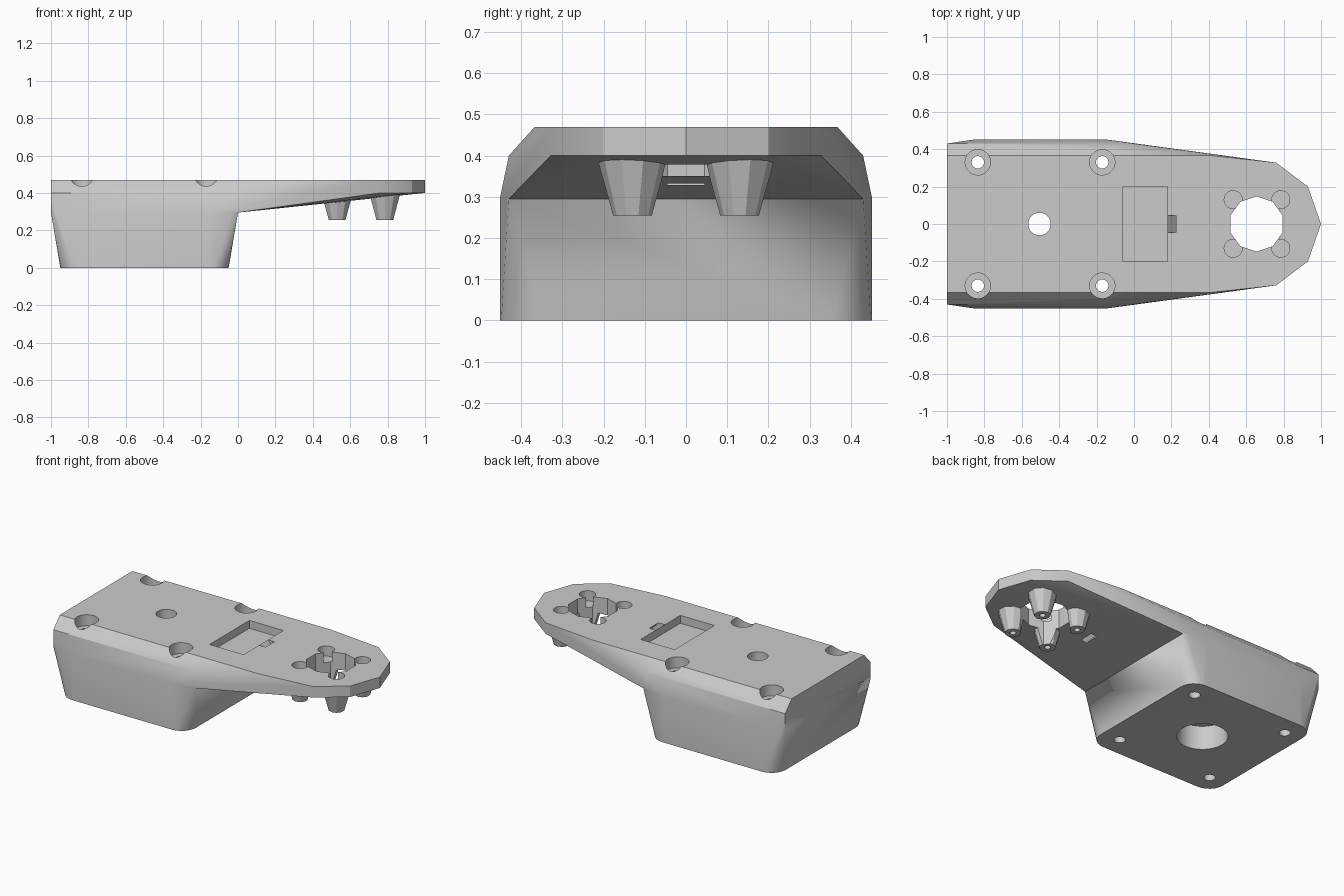
import bpy, bmesh
from math import cos, sin, pi, radians
from mathutils import Matrix

if "Cube" in bpy.data.objects:
    bpy.data.objects.remove(bpy.data.objects["Cube"])

grey = bpy.data.materials.new("plain_grey")
grey.use_nodes = True
grey.diffuse_color = (0.6, 0.6, 0.6, 1)
grey.node_tree.nodes["Principled BSDF"].inputs["Base Color"].default_value = (0.6, 0.6, 0.6, 1)


def finish(bm, name):
    bmesh.ops.recalc_face_normals(bm, faces=bm.faces)
    mesh = bpy.data.meshes.new(name)
    bm.to_mesh(mesh)
    bm.free()
    mesh.materials.append(grey)
    obj = bpy.data.objects.new(name, mesh)
    bpy.context.collection.objects.link(obj)
    return obj


def hull(name, half):
    """Convex solid from points on the left half, mirrored in y."""
    bm = bmesh.new()
    for x, y, z in half:
        bm.verts.new((x, y, z))
        if y > 0:
            bm.verts.new((x, -y, z))
    res = bmesh.ops.convex_hull(bm, input=bm.verts)
    loose = [v for v in bm.verts if not v.link_faces]
    bmesh.ops.delete(bm, geom=loose, context='VERTS')
    bmesh.ops.dissolve_limit(bm, angle_limit=radians(0.2), verts=bm.verts, edges=bm.edges)
    return finish(bm, name)


def cone(name, x, y, z0, z1, r0, r1=None, sides=32):
    bm = bmesh.new()
    bmesh.ops.create_cone(bm, cap_ends=True, segments=sides, radius1=r0,
                          radius2=r0 if r1 is None else r1, depth=z1 - z0,
                          matrix=Matrix.Translation((x, y, (z0 + z1) / 2)))
    return finish(bm, name)


def prism(name, profile, width):
    """Extrude an x-z profile across y, centred."""
    bm = bmesh.new()
    face = bm.faces.new([bm.verts.new((x, -width / 2, z)) for x, z in profile])
    ext = bmesh.ops.extrude_face_region(bm, geom=[face])["geom"]
    bmesh.ops.translate(bm, vec=(0, width, 0),
                        verts=[v for v in ext if isinstance(v, bmesh.types.BMVert)])
    return finish(bm, name)


def combine(target, tool, operation):
    mod = target.modifiers.new(operation.lower(), 'BOOLEAN')
    mod.operation, mod.solver, mod.object = operation, 'EXACT', tool
    bpy.context.view_layer.objects.active = target
    bpy.ops.object.modifier_apply(modifier=mod.name)
    bpy.data.objects.remove(tool)


TOP, LIP, WAIST = 0.47, 0.4, 0.295

# Shared sections of the block and the arm
waist = [(-1, .43, WAIST), (-.85, .452, WAIST), (-.15, .452, WAIST), (0, .43, WAIST)]
upper = [(x, y, z) for x in (-1, 0) for y, z in ((.43, LIP), (.365, TOP))]
tip = [(x, y, z) for z in (LIP, TOP) for x, y in ((.76, .328), (.93, .2), (1, 0))]

# Block foot: rounded rectangle
foot = []
for i in range(7):
    a = pi / 2 * i / 6
    foot += [(-.15 + .1 * sin(a), .352 + .1 * cos(a), 0),
             (-.85 - .1 * sin(a), .352 + .1 * cos(a), 0)]

body = hull("mount_body", foot + waist + upper)
combine(body, hull("arm", waist + upper + [(.4, .367, TOP)] + tip), 'UNION')

# Tapered pins under the arm
corners = [(x, y) for x in (.53, .785) for y in (-.13, .13)]
for x, y in corners:
    combine(body, cone("pin", x, y, .255, .42, .047, .093, 10), 'UNION')

# Arm opening, pin sockets and pin tip holes
combine(body, cone("arm_opening", .655, 0, .1, .6, .147, sides=10), 'DIFFERENCE')
for x, y in corners:
    combine(body, cone("pin_socket", x, y, .405, .6, .048, sides=24), 'DIFFERENCE')
    combine(body, cone("pin_tip_hole", x, y, .2, .35, .018, sides=16), 'DIFFERENCE')

# Counterbored screw holes
for x in (-.835, -.17):
    for y in (-.33, .33):
        combine(body, cone("screw_hole", x, y, -.1, .6, .033), 'DIFFERENCE')
        combine(body, cone("counterbore", x, y, .4, .6, .068), 'DIFFERENCE')

# Central cable hole and wide bore from below
combine(body, cone("cable_hole", -.505, 0, -.1, .6, .06), 'DIFFERENCE')
combine(body, cone("wide_bore", -.505, 0, -.1, .15, .145, sides=48), 'DIFFERENCE')

# Rectangular recess and slanted slot through the arm
combine(body, prism("recess", [(-.06, .42), (.18, .42), (.18, .6), (-.06, .6)], .4), 'DIFFERENCE')
combine(body, prism("slot", [(.171, .48), (.216, .48), (.364, .32), (.319, .32)][::-1], .09), 'DIFFERENCE')

bpy.ops.object.select_all(action='DESELECT')
body.select_set(True)
bpy.context.view_layer.objects.active = body
bpy.ops.object.shade_smooth_by_angle(angle=radians(30))
